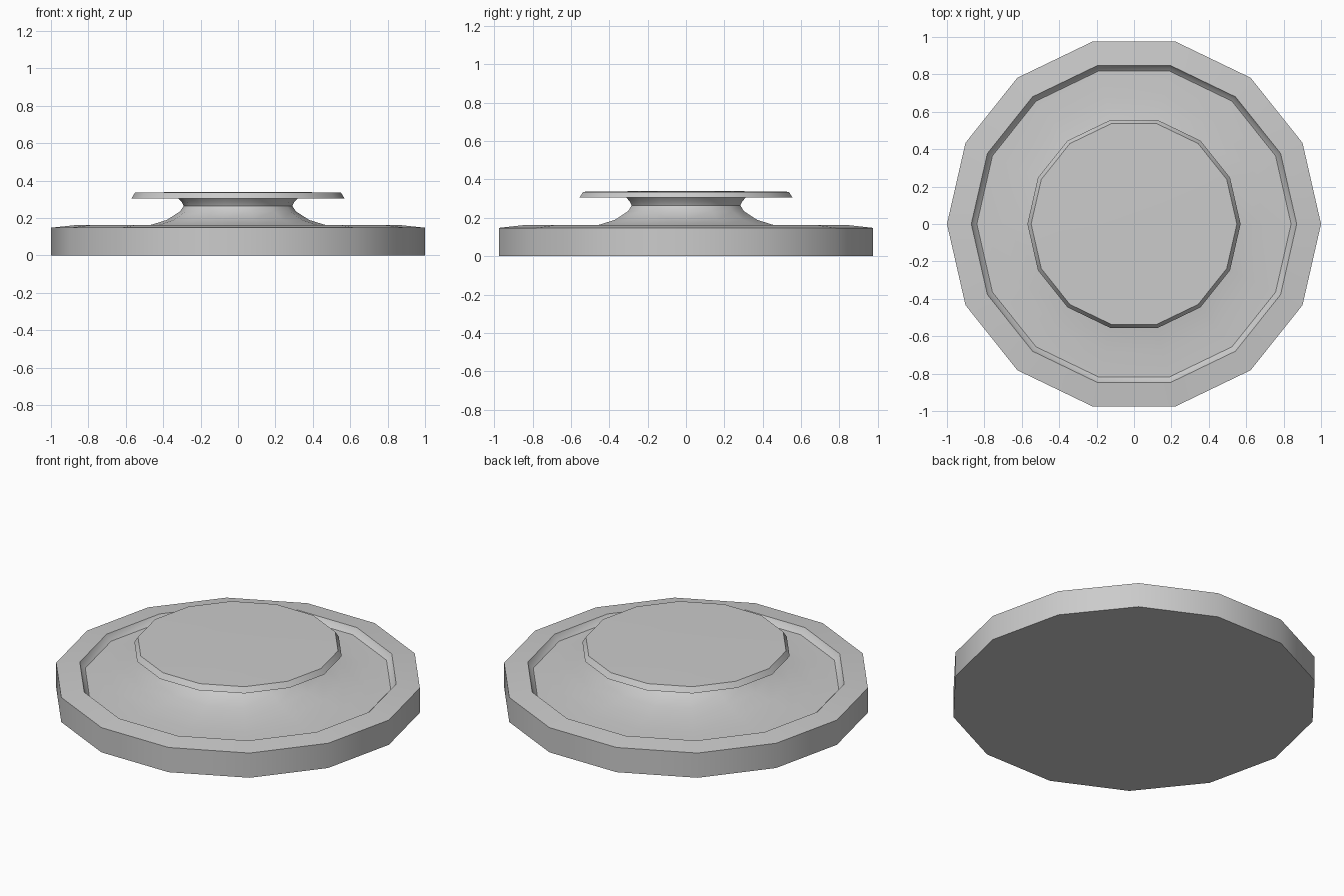
import bpy
import bmesh
import math

SIDES = 14

cube = bpy.data.objects.get("Cube")
if cube:
    bpy.data.objects.remove(cube)

# Single plain grey
grey = bpy.data.materials.new("plain_grey")
grey.use_nodes = True
colour = (0.6, 0.6, 0.6, 1)
grey.diffuse_color = colour
grey.node_tree.nodes["Principled BSDF"].inputs["Base Color"].default_value = colour


def lathe(name, profile):
    """Turn a (radius, height) profile into a faceted solid, both ends closed."""
    bm = bmesh.new()
    rings = []
    for r, z in profile:
        ring = []
        for i in range(SIDES):
            a = math.tau * i / SIDES
            ring.append(bm.verts.new((r * math.cos(a), r * math.sin(a), z)))
        rings.append(ring)
    for low, high in zip(rings, rings[1:]):
        for i in range(SIDES):
            j = (i + 1) % SIDES
            bm.faces.new((low[i], low[j], high[j], high[i]))
    bm.faces.new(rings[0][::-1])
    bm.faces.new(rings[-1])
    bmesh.ops.recalc_face_normals(bm, faces=bm.faces[:])
    mesh = bpy.data.meshes.new(name)
    bm.to_mesh(mesh)
    bm.free()
    mesh.materials.append(grey)
    obj = bpy.data.objects.new(name, mesh)
    bpy.context.collection.objects.link(obj)
    bpy.ops.object.select_all(action='DESELECT')
    obj.select_set(True)
    bpy.context.view_layer.objects.active = obj
    bpy.ops.object.shade_smooth_by_angle(angle=math.radians(38))
    return obj


# Broad base with a raised rim, dished floor and flared neck
lathe("base_and_neck", [
    (1.0, 0), (1.0, 0.148), (0.87, 0.162),
    (0.86, 0.145), (0.84, 0.128), (0.7, 0.132), (0.57, 0.145),
    (0.46, 0.165), (0.38, 0.19), (0.31, 0.235), (0.29, 0.265),
    (0.3, 0.285), (0.32, 0.306),
])

# Thin top plate with a chamfered edge and very slight crown
lathe("top_plate", [(0.57, 0.305), (0.55, 0.336), (0.2, 0.34)])
